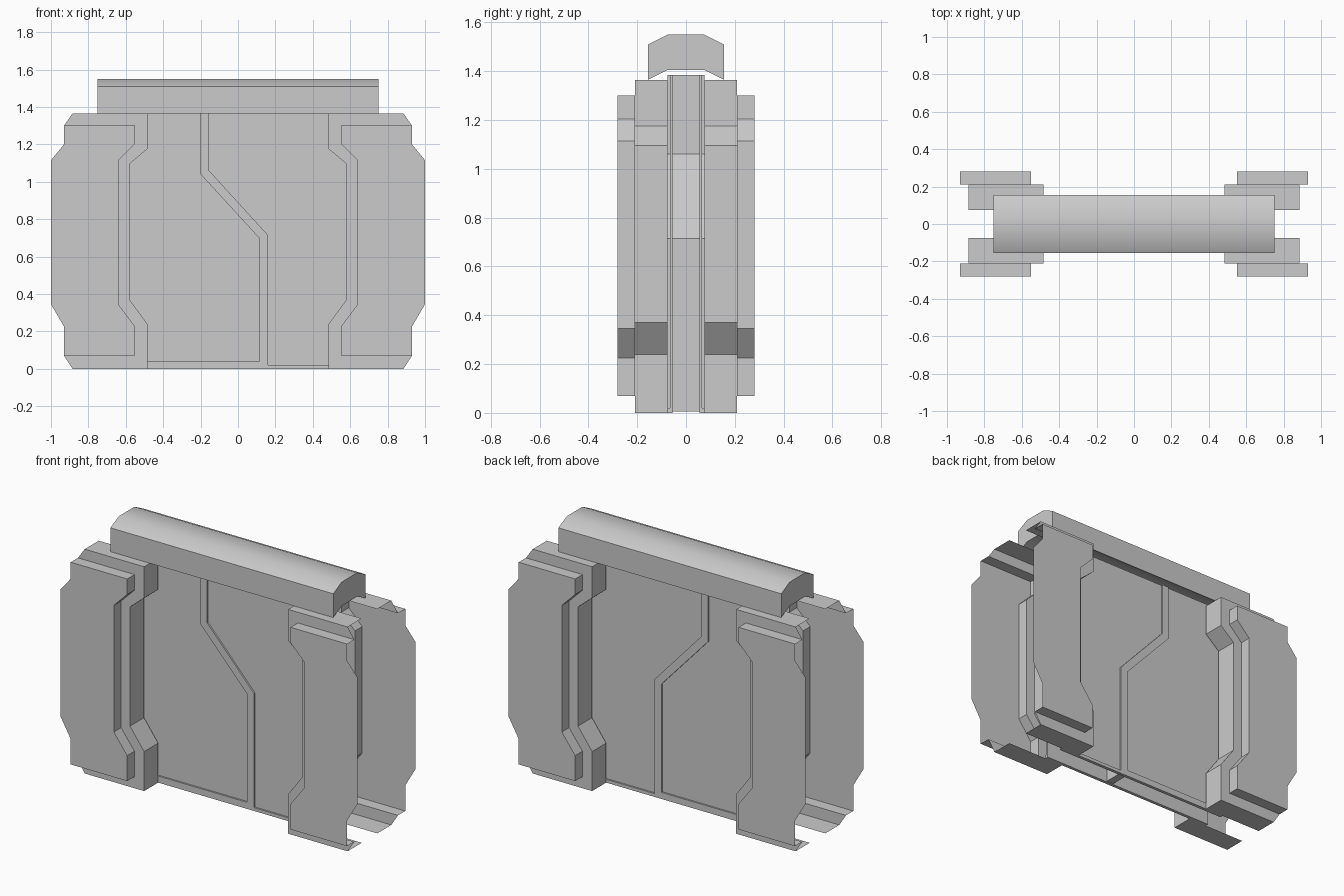
import bpy, bmesh

if "Cube" in bpy.data.objects:
    bpy.data.objects.remove(bpy.data.objects["Cube"])


def finish(name, bm):
    bmesh.ops.recalc_face_normals(bm, faces=bm.faces)
    me = bpy.data.meshes.new(name)
    bm.to_mesh(me)
    bm.free()
    ob = bpy.data.objects.new(name, me)
    bpy.context.collection.objects.link(ob)
    return ob


def prism(name, pts, a, b, axis="y"):
    """Extrude a closed outline from a to b; pts are (x,z) for y, (y,z) for x."""
    bm = bmesh.new()
    place = (lambda p, t: (p[0], t, p[1])) if axis == "y" else (lambda p, t: (t, p[0], p[1]))
    f = bm.faces.new([bm.verts.new(place(p, a)) for p in pts])
    r = bmesh.ops.extrude_face_region(bm, geom=[f])
    d = (0, b - a, 0) if axis == "y" else (b - a, 0, 0)
    bmesh.ops.translate(bm, vec=d, verts=[v for v in r["geom"] if isinstance(v, bmesh.types.BMVert)])
    return finish(name, bm)


def rect(x0, x1, z0, z1):
    return [(x0, z0), (x1, z0), (x1, z1), (x0, z1)]


# Stepped side pillars: open shells on the outer and inward sides
step_in = [(.885, 1.365), (.485, 1.365), (.485, 1.175), (.58, 1.095),
           (.58, .37), (.485, .24), (.485, 0), (.885, 0)]
step_out = [(.93, 1.30), (.55, 1.30), (.55, 1.205), (.64, 1.115),
            (.64, .345), (.55, .225), (.55, .07), (.93, .07)]
outer_edge = [(.93, .225), (1, .345), (1, 1.115), (.93, 1.20)]


def pillar(name, sx, sy):
    bm = bmesh.new()
    rings = [[bm.verts.new((sx * x, sy * y, z)) for x, z in path]
             for path, y in ((step_in, .075), (step_in, .21), (step_out, .21), (step_out, .28))]
    for r0, r1 in zip(rings, rings[1:]):
        for i in range(len(r0) - 1):
            bm.faces.new((r0[i], r0[i + 1], r1[i + 1], r1[i]))
    edge = [bm.verts.new((sx * x, sy * .28, z)) for x, z in outer_edge]
    bm.faces.new(rings[-1] + edge)
    finish(name, bm)


for sx, side in ((-1, "left"), (1, "right")):
    for sy, face in ((-1, "front"), (1, "back")):
        pillar(f"{face}_{side}_pillar", sx, sy)

# Top beam with chamfered top and recessed underside
half = [(.075, 1.405), (.155, 1.365), (.155, 1.51), (.075, 1.55)]
beam = prism("top_beam", half + [(-y, z) for y, z in reversed(half)], -.75, .75, "x")
bpy.context.view_layer.objects.active = beam
beam.select_set(True)
bpy.ops.object.shade_smooth_by_angle()

# Sliding door skins, split along a zigzag seam, with a raised seam strip
top, W = 1.385, .61
seam_l = [(-.2, top), (-.2, 1.04), (.112, .70), (.112, .005)]
seam_r = [(-.155, top), (-.155, 1.06), (.16, .715), (.16, .005)]
prism("seam_strip", seam_l + seam_r[::-1], -.075, .075)
for s, face in ((-1, "front"), (1, "back")):
    prism(f"{face}_left_door", [(-W, top)] + seam_l[:3] + [(.112, .02), (-W, .02)], s * .055, s * .065)
    prism(f"{face}_right_door", [(W, top)] + seam_r[:3] + [(.16, .02), (W, .02)], s * .055, s * .065)
    prism(f"{face}_left_sill", rect(-W, .112, 0, .04), s * .055, s * .075)
    prism(f"{face}_right_sill", rect(.112, W, 0, .02), s * .055, s * .075)
